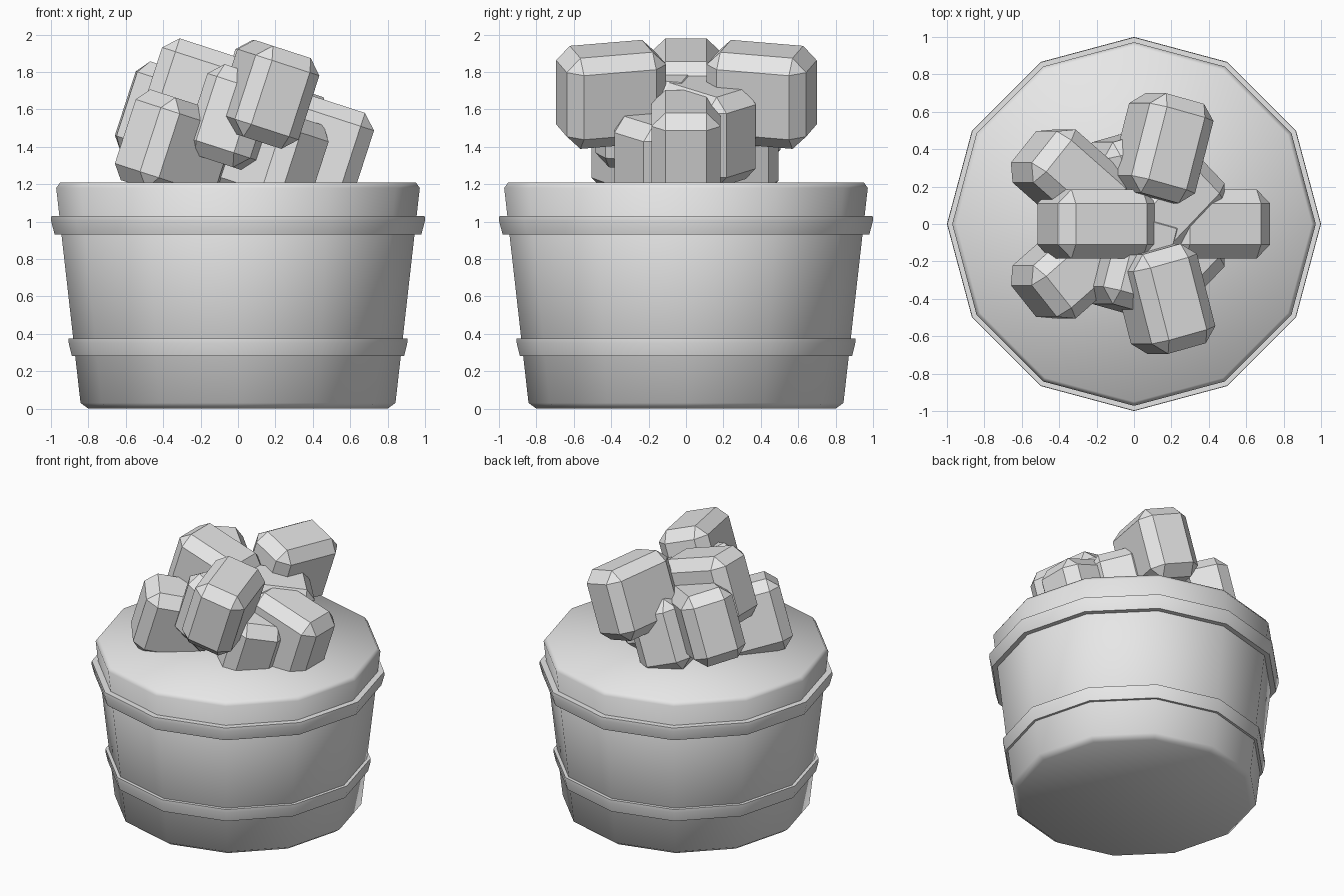
import bpy, bmesh, math
from mathutils import Matrix, Vector

cube = bpy.data.objects.get("Cube")
if cube:
    bpy.data.objects.remove(cube, do_unlink=True)

grey = bpy.data.materials.new("light grey")
grey.use_nodes = True
grey.diffuse_color = (0.8, 0.8, 0.8, 1)
grey.node_tree.nodes["Principled BSDF"].inputs["Base Color"].default_value = (0.8, 0.8, 0.8, 1)

SIDES = 12


def add_object(name, bm):
    bmesh.ops.recalc_face_normals(bm, faces=bm.faces)
    mesh = bpy.data.meshes.new(name)
    bm.to_mesh(mesh)
    bm.free()
    mesh.materials.append(grey)
    obj = bpy.data.objects.new(name, mesh)
    bpy.context.collection.objects.link(obj)
    return obj


def lathe(name, profile, closed):
    """Turn a (radius, height) profile; closed makes a ring, open gets end caps."""
    bm = bmesh.new()
    rings = []
    for r, z in profile:
        angles = [math.tau * i / SIDES for i in range(SIDES)]
        rings.append([bm.verts.new((r * math.cos(a), r * math.sin(a), z)) for a in angles])
    pairs = list(zip(rings, rings[1:]))
    if closed:
        pairs.append((rings[-1], rings[0]))
    else:
        bm.faces.new(rings[0])
        bm.faces.new(rings[-1])
    for low, high in pairs:
        for i in range(SIDES):
            j = (i + 1) % SIDES
            bm.faces.new((low[i], low[j], high[j], high[i]))
    obj = add_object(name, bm)
    bpy.ops.object.select_all(action="DESELECT")
    obj.select_set(True)
    bpy.context.view_layer.objects.active = obj
    bpy.ops.object.shade_smooth_by_angle(angle=math.radians(65))


def lump(name, centre, yaw):
    """Chamfered block, turned about z and then leaned towards +x."""
    bm = bmesh.new()
    bmesh.ops.create_cube(bm, size=1)
    bmesh.ops.scale(bm, vec=Vector((0.37, 0.55, 0.51)), verts=bm.verts)
    bmesh.ops.bevel(bm, geom=bm.edges[:], offset=0.075, segments=1, affect="EDGES")
    lean = Matrix.Rotation(math.radians(18), 4, "Y")
    turn = Matrix.Rotation(math.radians(yaw), 4, "Z")
    obj = add_object(name, bm)
    obj.matrix_world = Matrix.Translation(centre) @ lean @ turn


# Tapered tub with softened rims
lathe("tub", [(0.80, 0), (0.842, 0.03), (0.972, 1.18), (0.95, 1.21)], False)

# Two raised hoops
lathe("lower_hoop", [(0.85, 0.28), (0.888, 0.28), (0.905, 0.35), (0.905, 0.375), (0.86, 0.375)], True)
lathe("upper_hoop", [(0.92, 0.93), (0.98, 0.93), (1.0, 1.005), (0.998, 1.03), (0.93, 1.03)], True)

# Heap of lumps
lump("lump_top", (-0.20, 0, 1.675), 90)
lump("lump_left", (0.41, 0, 1.40), 90)
lump("lump_high_front", (0.16, -0.40, 1.68), 15)
lump("lump_high_back", (0.15, 0.405, 1.68), -15)
lump("lump_right_front", (-0.335, -0.235, 1.395), -50)
lump("lump_right_back", (-0.335, 0.235, 1.545), 50)
lump("lump_inner_front", (0.0, -0.19, 1.55), -15)
lump("lump_inner_back", (0.0, 0.20, 1.40), 15)
lump("lump_left_front", (0.17, -0.11, 1.34), 45)
lump("lump_left_back", (0.17, 0.10, 1.49), -45)
